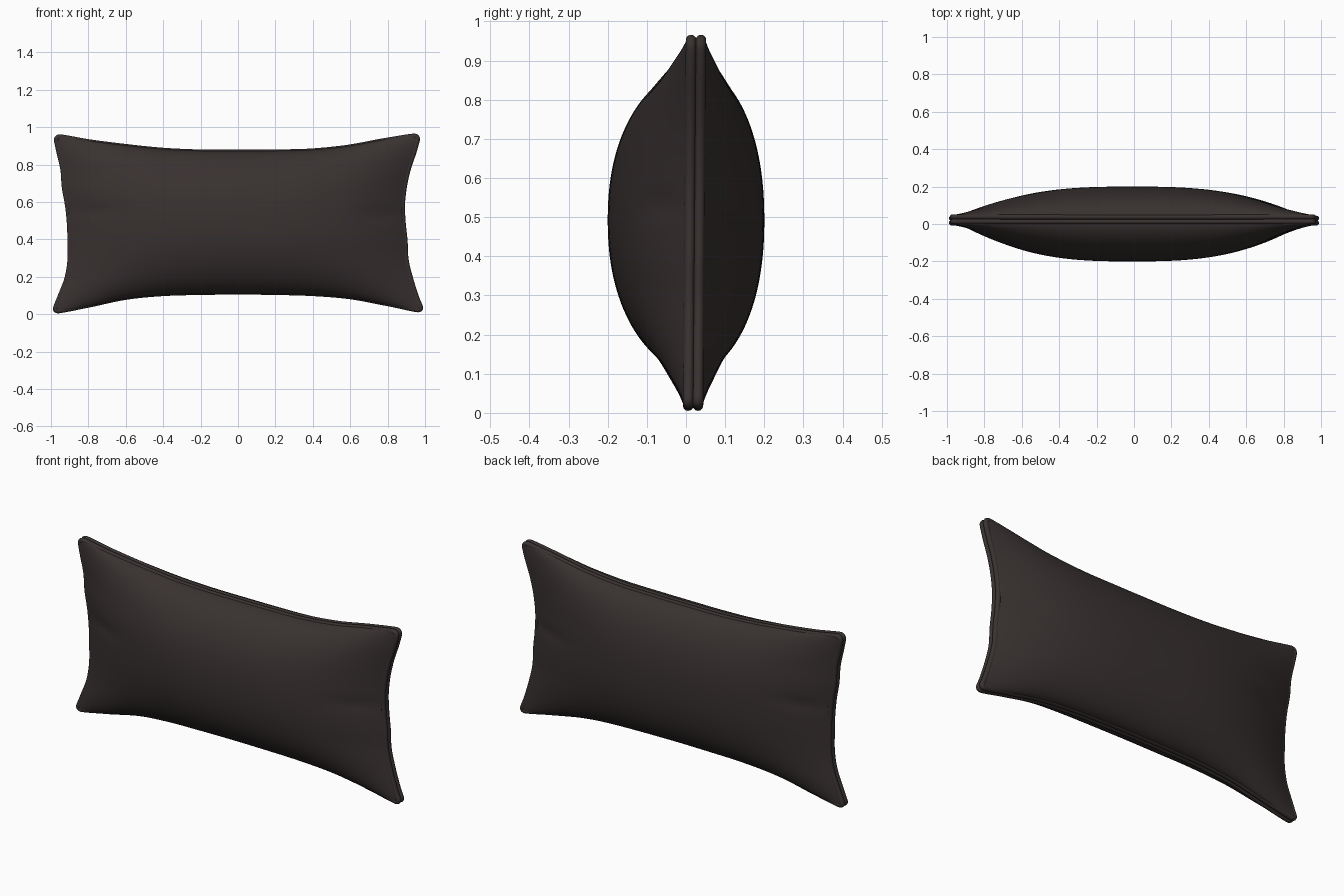
import bpy, bmesh, math

if "Cube" in bpy.data.objects:
    bpy.data.objects.remove(bpy.data.objects["Cube"])

NU, NV = 96, 64

mat = bpy.data.materials.new("dark brown fabric")
mat.diffuse_color = (0.04, 0.031, 0.030, 1)
mat.use_nodes = True
mat.node_tree.nodes["Principled BSDF"].inputs["Base Color"].default_value = mat.diffuse_color


def interp(table, t):
    """Smooth (Catmull-Rom) lookup in evenly spaced samples, t in -1..1."""
    n = len(table) - 1
    f = min(max((t + 1) / 2 * n, 0), n)
    i = min(int(f), n - 1)
    f -= i
    p0, p1, p2, p3 = (table[min(max(i + k, 0), n)] for k in (-1, 0, 1, 2))
    return p1 + 0.5 * f * (p2 - p0 + f * (2*p0 - 5*p1 + 4*p2 - p3 + f * (3*(p1 - p2) + p3 - p0)))


# Pinched outline: side edges sampled up the height, top/bottom across the width
LEFT = [-1.0, -0.965, -0.928, -0.912, -0.912, -0.915, -0.925, -0.942, -0.95, -0.972, -0.99]
RIGHT = [1.0, 0.965, 0.935, 0.912, 0.907, 0.897, 0.893, 0.903, 0.925, 0.957, 0.98]
TOP = [0.967, 0.935, 0.91, 0.89, 0.881, 0.88, 0.881, 0.886, 0.906, 0.942, 0.97]
BOTTOM = [0.0, 0.035, 0.077, 0.097, 0.103, 0.105, 0.103, 0.097, 0.080, 0.043, 0.005]


def outline_map(u, v):
    """Square parameters to the pillow's front-view position, corners rounded."""
    ru, rv = 0.045, 0.09
    a = max(0, (abs(u) - 1 + ru) / ru)
    b = max(0, (abs(v) - 1 + rv) / rv)
    if a > 0 and b > 0:
        k = max(a, b) / math.hypot(a, b)
        u = math.copysign(1 - ru + a * k * ru, u)
        v = math.copysign(1 - rv + b * k * rv, v)
    l, r, t, lo = interp(LEFT, v), interp(RIGHT, v), interp(TOP, u), interp(BOTTOM, u)
    return l + (r - l) * (u + 1) / 2, lo + (t - lo) * (v + 1) / 2


def seam_y(x, z):
    return 0.022 + 0.008 * (z - 0.5)


def bump(x, z, cx, cz, sx, sz):
    return math.exp(-((x - cx) / sx) ** 2 - ((z - cz) / sz) ** 2)


def finish(bm, name):
    bmesh.ops.recalc_face_normals(bm, faces=bm.faces)
    me = bpy.data.meshes.new(name)
    bm.to_mesh(me)
    bm.free()
    me.materials.append(mat)
    for p in me.polygons:
        p.use_smooth = True
    ob = bpy.data.objects.new(name, me)
    bpy.context.collection.objects.link(ob)
    return ob


# Puffed fabric panel: side -1 is the front, +1 the back
def panel(side, name):
    bm = bmesh.new()
    rows = []
    for j in range(NV + 1):
        v = math.sin(math.pi / 2 * (2 * j / NV - 1))
        row = []
        for i in range(NU + 1):
            u = math.sin(math.pi / 2 * (2 * i / NU - 1))
            x, z = outline_map(u * 0.992, v * 0.982)
            puff = max(0, 1 - abs(u) ** 2.8) * max(0, 1 - abs(v) ** 2.2) ** 0.58
            rim = seam_y(x, z) + side * 0.022
            y = rim + (side * 0.2 - rim) * puff
            # soft creases running in from the short sides
            dent = bump(x, z, -0.77, 0.55, 0.12, 0.035) + bump(x, z, 0.77, 0.53, 0.12, 0.035)
            y -= side * 0.007 * dent
            row.append(bm.verts.new((x, y, z)))
        rows.append(row)
    for j in range(NV):
        for i in range(NU):
            bm.faces.new((rows[j][i], rows[j][i+1], rows[j+1][i+1], rows[j+1][i]))
    ob = finish(bm, name)
    # outward direction follows the panel's side
    me = ob.data
    mid = me.polygons[len(me.polygons) // 2]
    if mid.normal.y * side < 0:
        me.flip_normals()


# Rolled hem tube following the outline on one side of the seam groove
def hem(side, name, rad=0.0135):
    params = []
    for k in range(4):
        n = NU if k % 2 == 0 else NV
        for i in range(n):
            t = math.sin(math.pi / 2 * (2 * i / n - 1))
            params.append([(t, -1), (1, t), (-t, 1), (-1, -t)][k])
    pts = [outline_map(*p) for p in params]
    n = len(pts)
    bm = bmesh.new()
    rings = []
    for i, (x, z) in enumerate(pts):
        ax, az = pts[i - 1]
        bx, bz = pts[(i + 1) % n]
        d = math.hypot(bx - ax, bz - az)
        nx, nz = (bz - az) / d, -(bx - ax) / d
        ring = []
        for s in range(12):
            a = 2 * math.pi * s / 12
            off = rad * (math.cos(a) - 1)
            y = seam_y(x, z) + side * 0.0125 + rad * math.sin(a)
            ring.append(bm.verts.new((x + nx * off, y, z + nz * off)))
        rings.append(ring)
    for i in range(n):
        r0, r1 = rings[i], rings[(i + 1) % n]
        for s in range(12):
            t = (s + 1) % 12
            bm.faces.new((r0[s], r0[t], r1[t], r1[s]))
    finish(bm, name)


for side, label in ((-1, "front"), (1, "back")):
    panel(side, label + "_panel")
    hem(side, label + "_hem")
